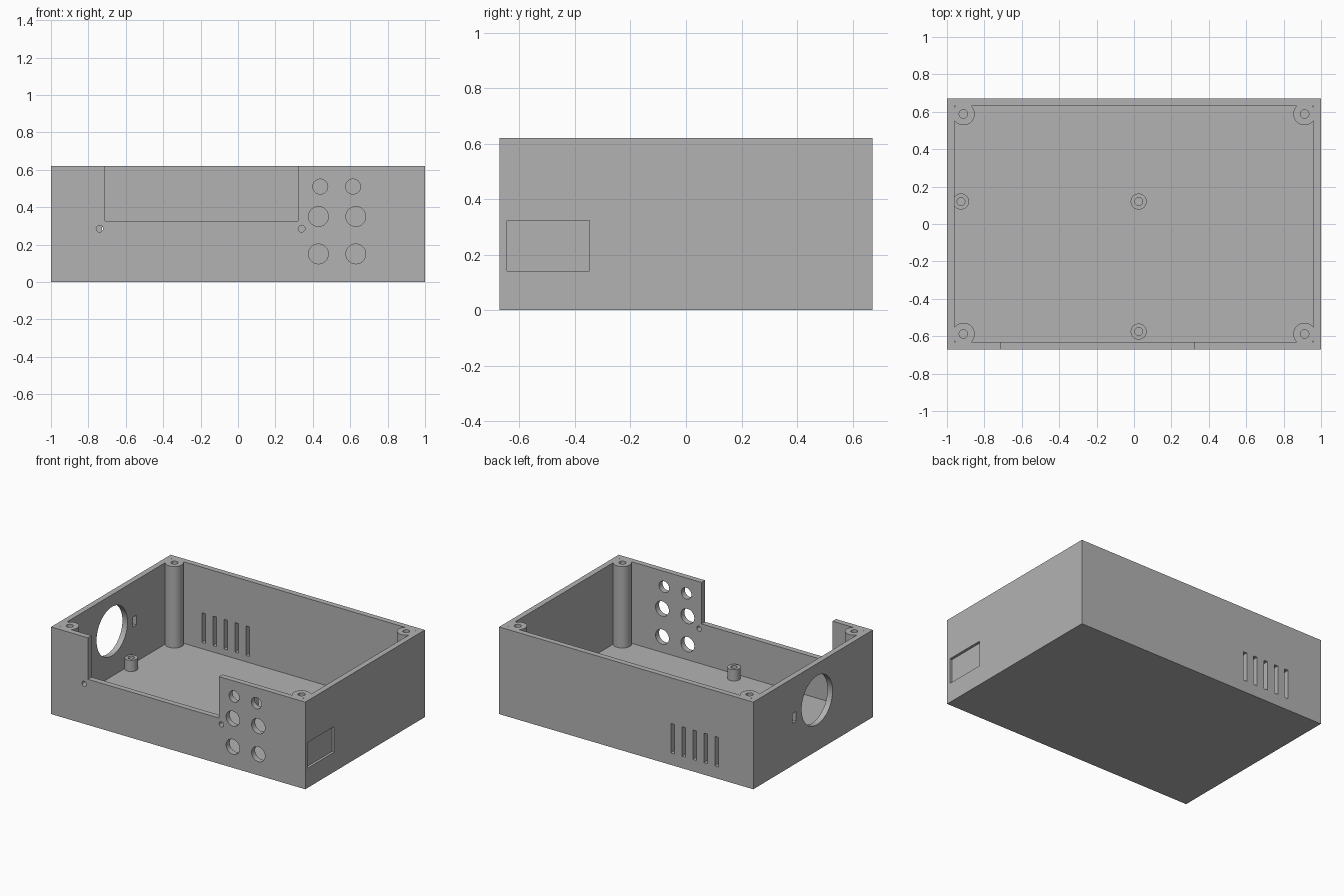
import bpy, bmesh, math
from mathutils import Matrix, Vector

if "Cube" in bpy.data.objects:
    bpy.data.objects.remove(bpy.data.objects["Cube"], do_unlink=True)

W, D, H, T = 1.0, 0.672, 0.62, 0.04  # half width, half depth, height, wall

grey = bpy.data.materials.new("grey plastic")
grey.use_nodes = True
grey.diffuse_color = (0.45, 0.45, 0.45, 1)
grey.node_tree.nodes["Principled BSDF"].inputs["Base Color"].default_value = grey.diffuse_color


def add_box(bm, x, y, z):
    """Box from (min, max) pairs."""
    size = Matrix.Diagonal((x[1] - x[0], y[1] - y[0], z[1] - z[0], 1))
    centre = Vector((sum(x) / 2, sum(y) / 2, sum(z) / 2))
    bmesh.ops.create_cube(bm, size=1, matrix=Matrix.Translation(centre) @ size)


def add_cyl(bm, centre, r, length, axis="Z", sides=32):
    turn = {"X": Matrix.Rotation(math.pi / 2, 4, "Y"),
            "Y": Matrix.Rotation(math.pi / 2, 4, "X"),
            "Z": Matrix.Identity(4)}[axis]
    bmesh.ops.create_cone(bm, cap_ends=True, segments=sides, radius1=r, radius2=r,
                          depth=length, matrix=Matrix.Translation(centre) @ turn)


def finish(bm, name):
    mesh = bpy.data.meshes.new(name)
    bm.to_mesh(mesh)
    bm.free()
    mesh.materials.append(grey)
    obj = bpy.data.objects.new(name, mesh)
    bpy.context.collection.objects.link(obj)
    return obj


def combine(target, bm, operation):
    """Boolean the bmesh into the target, then discard the helper."""
    helper = finish(bm, "helper")
    helper.hide_render = True
    mod = target.modifiers.new("cut", "BOOLEAN")
    mod.operation, mod.solver, mod.object = operation, "EXACT", helper
    bpy.context.view_layer.objects.active = target
    bpy.ops.object.modifier_apply(modifier=mod.name)
    bpy.data.objects.remove(helper, do_unlink=True)


# Open tray
bm = bmesh.new()
add_box(bm, (-W, W), (-D, D), (0, H))
case = finish(bm, "enclosure_base")
bm = bmesh.new()
add_box(bm, (-W + T, W - T), (-D + T, D - T), (T, H + 0.1))
combine(case, bm, "DIFFERENCE")

# Corner screw posts and board standoffs
posts = [(sx * 0.912, sy * 0.588) for sx in (-1, 1) for sy in (-1, 1)]
standoffs = [(-0.925, 0.12), (0.025, 0.12), (0.025, -0.575)]
bm = bmesh.new()
for x, y in posts:
    add_cyl(bm, (x, y, (H + 0.02) / 2), 0.06, H - 0.02)
for x, y in standoffs:
    add_cyl(bm, (x, y, 0.07), 0.043, 0.1)
combine(case, bm, "UNION")

# Screw holes
bm = bmesh.new()
for x, y in posts:
    add_cyl(bm, (x, y, H), 0.023, 0.5)
for x, y in standoffs:
    add_cyl(bm, (x, y, 0.1), 0.021, 0.12)

# Front display notch, its screw holes, and the knob and socket holes
add_box(bm, (-0.71, 0.32), (-D - 0.1, -D + T + 0.005), (0.325, H + 0.1))
front = [(-0.74, 0.285, 0.018), (0.34, 0.285, 0.018), (0.44, 0.51, 0.04), (0.615, 0.51, 0.04)]
front += [(x, z, 0.053) for x in (0.43, 0.63) for z in (0.15, 0.35)]
for x, z, r in front:
    add_cyl(bm, (x, -D, z), r, 0.12, "Y")

# Back vent slots
for i in range(5):
    x = -0.712 + i * 0.0866
    add_box(bm, (x - 0.015, x + 0.015), (D - 0.06, D + 0.06), (0.085, 0.295))

# Large round opening and small slot on one side, shallow label recess on the other
add_cyl(bm, (-W, -0.045, 0.36), 0.174, 0.2, "X", 64)
add_box(bm, (-W - 0.1, -W + 0.1), (0.19, 0.23), (0.3, 0.37))
add_box(bm, (W - 0.018, W + 0.1), (-0.645, -0.347), (0.14, 0.322))
combine(case, bm, "DIFFERENCE")

# Smooth round surfaces, keep edges sharp
bpy.ops.object.select_all(action="DESELECT")
case.select_set(True)
bpy.context.view_layer.objects.active = case
bpy.ops.object.shade_smooth_by_angle(angle=math.radians(30))
